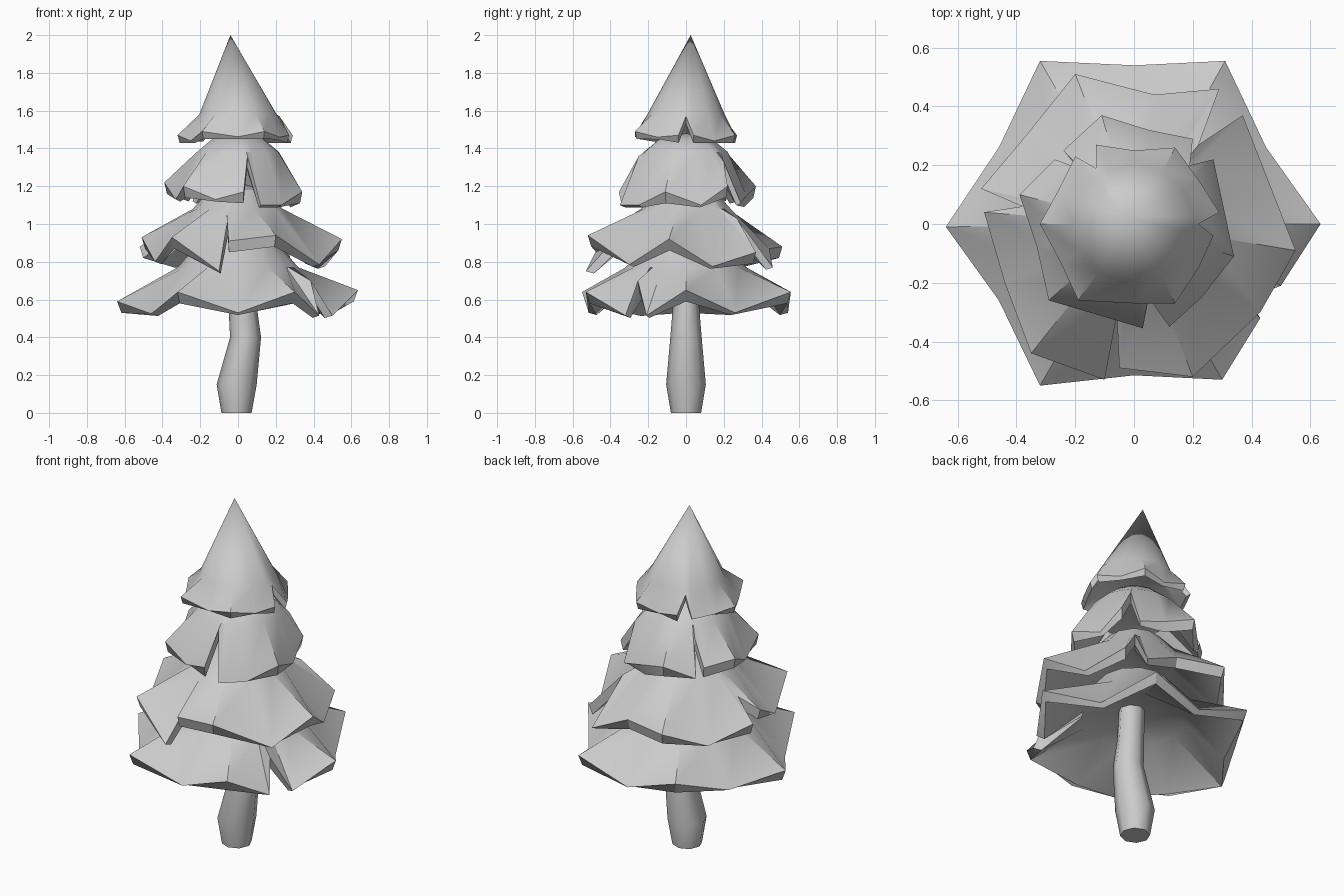
import bpy, bmesh, math

if "Cube" in bpy.data.objects:
    bpy.data.objects.remove(bpy.data.objects["Cube"])


def finish(name, verts, faces, angle):
    me = bpy.data.meshes.new(name)
    me.from_pydata(verts, [], faces)
    bm = bmesh.new()
    bm.from_mesh(me)
    bmesh.ops.recalc_face_normals(bm, faces=bm.faces)
    bm.to_mesh(me)
    bm.free()
    me.shade_smooth()
    me.set_sharp_from_angle(angle=math.radians(angle))
    ob = bpy.data.objects.new(name, me)
    bpy.context.collection.objects.link(ob)
    return ob


def loft(name, rings, start=None, end=None, angle=30):
    """Skin closed rings in order; cap with a point or an n-gon."""
    n = len(rings[0])
    verts = [p for r in rings for p in r]
    faces = []
    for k in range(len(rings) - 1):
        for i in range(n):
            j = (i + 1) % n
            faces.append((k*n + i, k*n + j, (k+1)*n + j, (k+1)*n + i))
    for base, tip in ((0, start), ((len(rings) - 1)*n, end)):
        if tip is None:
            faces.append(tuple(range(base, base + n)))
        else:
            verts.append(tip)
            faces += [(base + i, base + (i+1) % n, len(verts) - 1) for i in range(n)]
    return finish(name, verts, faces, angle)


def skirt(name, rim, level, mid, top, apex, thick):
    """Hollow foliage layer: jagged rim, shoulder ring, upper ring, apex.
    Rim points below level are drooping tips with an undercut edge."""
    def ring(r, z):
        return [(r*math.cos(a), r*math.sin(a), z)
                for a in (math.atan2(p[1], p[0]) for p in rim)]
    lower = [(x*.92, y*.92, z - .012) if z < level else (x*.965, y*.965, z - thick)
             for x, y, z in rim]
    inner = ring(mid[0] - .04, mid[1] - thick)
    upper = [ring(*mid)] + ([ring(*top)] if top else [])
    loft(name, [inner, lower, rim] + upper, (0, 0, mid[1]), apex)


# Trunk: eight-sided, bulging at the foot and bent
trunk = []
for cx, rx, ry, z in ((-.008, .08, .08, 0), (-.007, .106, .105, .15),
                      (.04, .082, .083, .40), (.025, .075, .07, .56), (.01, .07, .065, .86)):
    trunk.append([(cx + rx*math.cos(a), ry*math.sin(a), z)
                  for a in (i*math.pi/4 for i in range(8))])
loft("trunk", trunk, angle=50)

# Foliage rims, anticlockwise; the high points are the slits
rim_1 = [(.635, 0, .65), (.45, .26, .53), (.31, .555, .64), (0, .54, .53),
         (-.32, .555, .64), (-.46, .26, .53), (-.64, -.01, .59), (-.46, -.26, .525),
         (-.32, -.55, .64), (0, -.515, .53), (.30, -.53, .64), (.43, -.32, .515),
         (.385, -.255, .70), (.50, -.21, .515)]
rim_2 = [(.55, -.09, .92), (.46, .14, .775), (.37, .37, .85), (.22, .27, 1.03),
         (.29, .46, .77), (.07, .44, .87), (-.20, .51, .88), (-.36, .31, .78),
         (-.52, .12, .88), (-.38, .06, .98), (-.51, .04, .93), (-.44, -.20, .80),
         (-.35, -.44, .93), (-.10, -.53, .75), (-.06, -.27, 1.05), (-.05, -.49, .91),
         (.20, -.52, .94), (.43, -.30, .785)]
rim_3 = [(.34, -.11, 1.17), (.30, .08, 1.10), (.27, .22, 1.20), (.19, .20, 1.33),
         (.20, .29, 1.11), (.05, .32, 1.15), (-.11, .37, 1.20), (-.24, .25, 1.12),
         (-.19, .19, 1.32), (-.27, .22, 1.18), (-.39, .10, 1.22), (-.33, -.08, 1.13),
         (-.29, -.26, 1.20), (-.12, -.31, 1.13), (.03, -.355, 1.17), (.05, -.25, 1.36),
         (.12, -.35, 1.10), (.23, -.25, 1.10)]
rim_4 = [(.29, .04, 1.47), (.22, .15, 1.44), (.14, .26, 1.47), (0, .25, 1.44),
         (-.13, .27, 1.47), (-.13, .19, 1.56), (-.20, .23, 1.45), (-.26, .11, 1.45),
         (-.32, 0, 1.47), (-.25, -.13, 1.44), (-.19, -.26, 1.49), (0, -.27, 1.462),
         (.14, -.27, 1.49), (.22, -.15, 1.46), (.27, -.04, 1.47), (.22, 0, 1.57)]

skirt("foliage_bottom", rim_1, .57, (.32, .77), (.19, .92), (0, 0, .98), .06)
skirt("foliage_lower", rim_2, .83, (.24, 1.08), (.15, 1.18), (0, 0, 1.22), .06)
skirt("foliage_upper", rim_3, 1.14, (.225, 1.38), (.14, 1.45), (0, 0, 1.48), .06)
skirt("foliage_top", rim_4, 1.465, (.205, 1.58), None, (-.04, .025, 2.0), .04)
